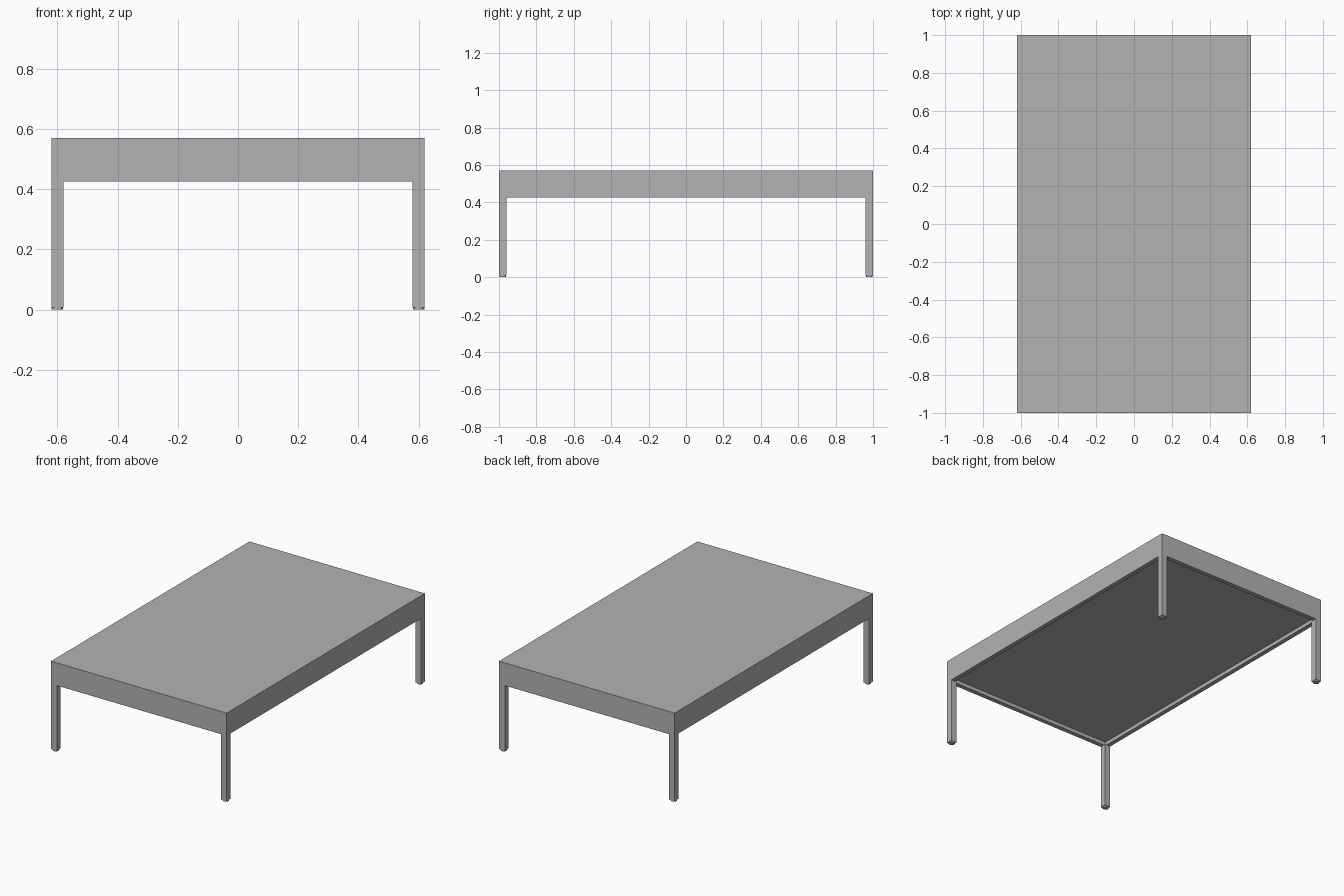
import bpy
import bmesh

old = bpy.data.objects.get("Cube")
if old:
    bpy.data.objects.remove(old, do_unlink=True)

HX, HY = 0.62, 1.0            # half width and half length
TOP, APRON = 0.57, 0.425      # top surface and lower edge of the apron
LEG, FOOT = 0.04, 0.008       # leg thickness and foot height
RECESS = 0.024                # depth of the hollow underneath

grey = bpy.data.materials.new("plain grey")
grey.use_nodes = True
colour = (0.45, 0.45, 0.45, 1)
grey.diffuse_color = colour
grey.node_tree.nodes["Principled BSDF"].inputs["Base Color"].default_value = colour


def add_object(name, bm):
    mesh = bpy.data.meshes.new(name)
    bm.to_mesh(mesh)
    bm.free()
    mesh.materials.append(grey)
    obj = bpy.data.objects.new(name, mesh)
    bpy.context.collection.objects.link(obj)
    return obj


def box(bm, x, y, z0, z1, sx, sy):
    verts = bmesh.ops.create_cube(bm, size=1)["verts"]
    bmesh.ops.scale(bm, vec=(sx, sy, z1 - z0), verts=verts)
    bmesh.ops.translate(bm, vec=(x, y, (z0 + z1) / 2), verts=verts)


# Table top with apron: a box whose underside is inset and pushed up
bm = bmesh.new()
box(bm, 0, 0, APRON, TOP, 2 * HX, 2 * HY)
under = min(bm.faces, key=lambda f: f.calc_center_median().z)
bmesh.ops.inset_region(bm, faces=[under], thickness=LEG)
inner = bmesh.ops.extrude_face_region(bm, geom=[under])
bmesh.ops.translate(bm, vec=(0, 0, RECESS),
                    verts=[v for v in inner["geom"] if isinstance(v, bmesh.types.BMVert)])
if under.is_valid:
    bmesh.ops.delete(bm, geom=[under], context="FACES_ONLY")
bmesh.ops.recalc_face_normals(bm, faces=bm.faces)
add_object("table_top", bm)

# Square legs flush with the corners, each on a small round foot
for end, sy in (("front", -1), ("back", 1)):
    for side, sx in (("right", -1), ("left", 1)):
        x, y = sx * (HX - LEG / 2), sy * (HY - LEG / 2)
        bm = bmesh.new()
        box(bm, x, y, FOOT, APRON, LEG, LEG)
        add_object(f"{end}_{side}_leg", bm)

        bm = bmesh.new()
        bmesh.ops.create_cone(bm, cap_ends=True, segments=16, radius1=LEG * 0.46,
                              radius2=LEG * 0.46, depth=FOOT)
        bmesh.ops.translate(bm, vec=(x, y, FOOT / 2), verts=bm.verts)
        add_object(f"{end}_{side}_foot", bm)
